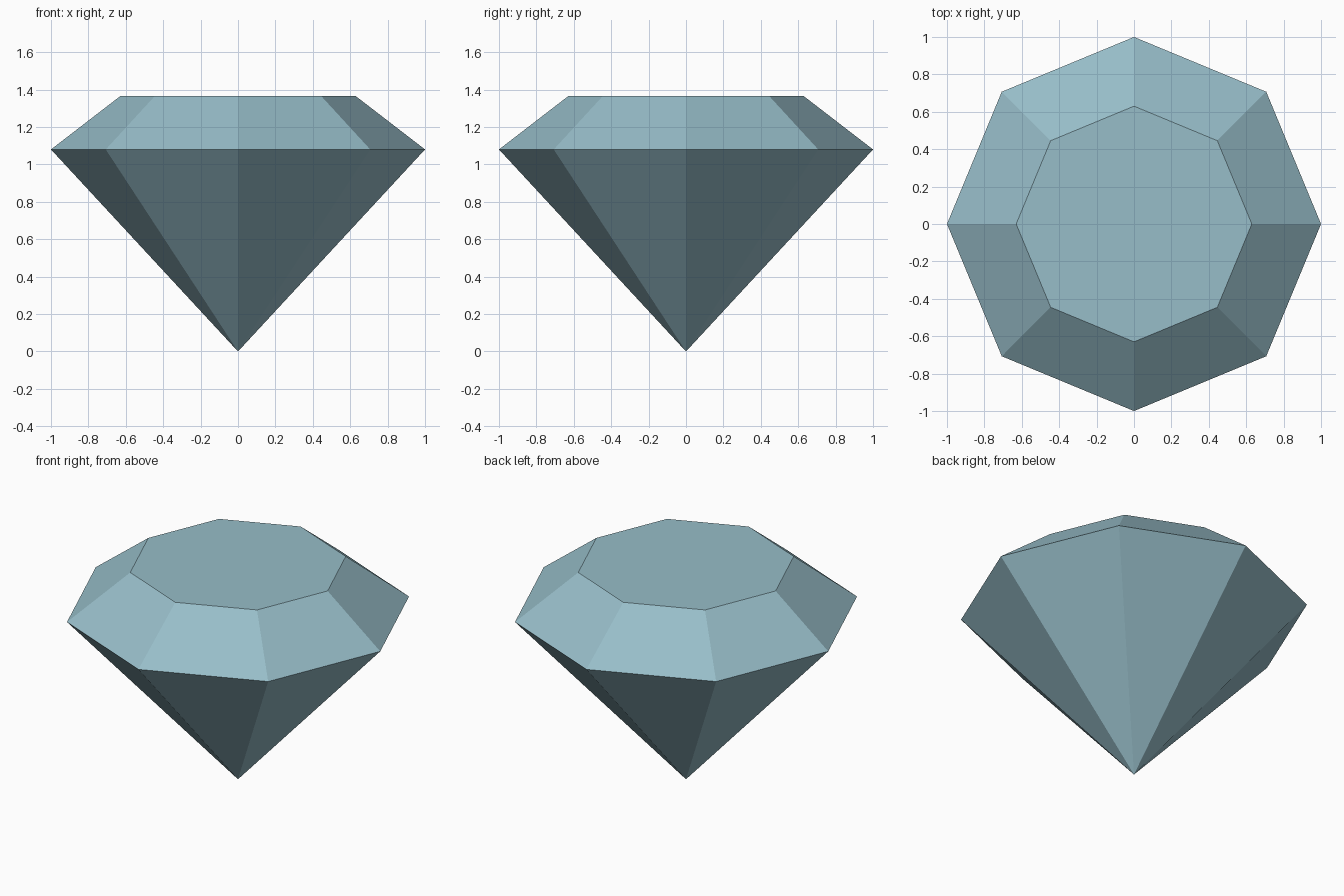
import bpy
import bmesh
from math import cos, sin, tau

cube = bpy.data.objects.get("Cube")
if cube:
    bpy.data.objects.remove(cube, do_unlink=True)

SIDES = 8
GIRDLE_RADIUS, GIRDLE_Z = 1.0, 1.08
TABLE_RADIUS, TABLE_Z = 0.63, 1.365

# Pale blue crystal
crystal = bpy.data.materials.new("pale_blue_crystal")
crystal.use_nodes = True
color = (0.31, 0.51, 0.58, 1.0)
crystal.diffuse_color = color
crystal.node_tree.nodes["Principled BSDF"].inputs["Base Color"].default_value = color


def ring(bm, radius, z):
    angles = [tau * i / SIDES for i in range(SIDES)]
    return [bm.verts.new((radius * cos(a), radius * sin(a), z)) for a in angles]


bm = bmesh.new()
tip = bm.verts.new((0, 0, 0))
girdle = ring(bm, GIRDLE_RADIUS, GIRDLE_Z)
table = ring(bm, TABLE_RADIUS, TABLE_Z)

# Pointed lower facets and sloping crown facets
for i in range(SIDES):
    j = (i + 1) % SIDES
    bm.faces.new((tip, girdle[j], girdle[i]))
    bm.faces.new((girdle[i], girdle[j], table[j], table[i]))

# Flat table on top
bm.faces.new(table)
bmesh.ops.recalc_face_normals(bm, faces=bm.faces)

mesh = bpy.data.meshes.new("cut_gem")
bm.to_mesh(mesh)
bm.free()
mesh.materials.append(crystal)
gem = bpy.data.objects.new("cut_gem", mesh)
bpy.context.collection.objects.link(gem)
